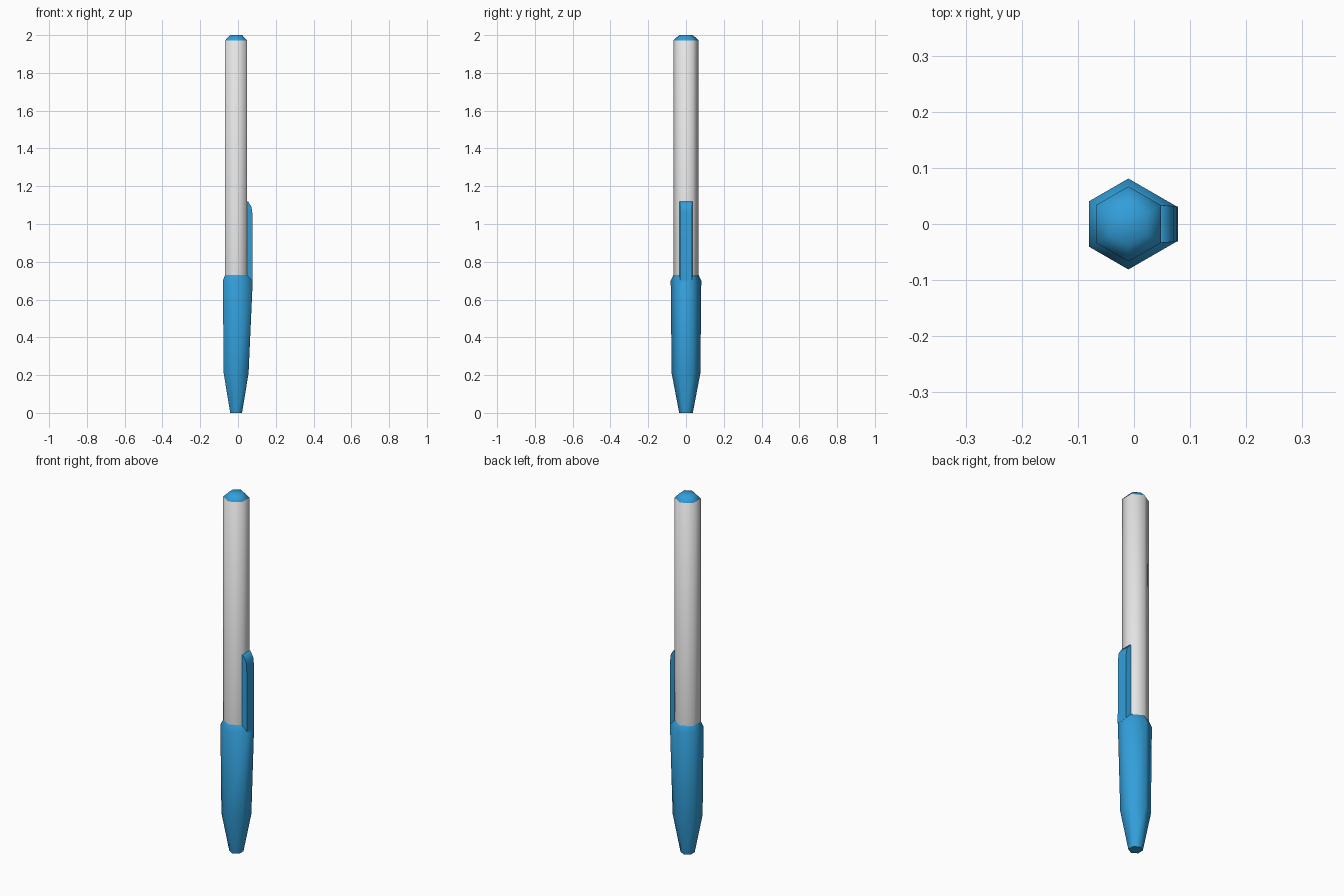
import bpy, bmesh, math

if "Cube" in bpy.data.objects:
    bpy.data.objects.remove(bpy.data.objects["Cube"])

CX = -0.01                      # pen axis sits left of the clip
T30 = math.tan(math.radians(30))


def material(name, rgb):
    m = bpy.data.materials.new(name)
    m.diffuse_color = (*rgb, 1)
    m.use_nodes = True
    m.node_tree.nodes["Principled BSDF"].inputs["Base Color"].default_value = m.diffuse_color
    return m


blue = material("blue plastic", (0.032, 0.345, 0.70))
grey = material("light grey plastic", (0.78, 0.78, 0.78))


def hexagon(radius, z, right=None):
    """Hexagon with corners on y; the +x flat may be pushed out to 'right'."""
    a = radius * math.cos(math.radians(30))
    r = a if right is None else right - CX
    hw = radius - r * T30
    return [(CX + r, -hw, z), (CX + r, hw, z), (CX, radius, z),
            (CX - a, radius / 2, z), (CX - a, -radius / 2, z), (CX, -radius, z)]


def loft(name, rings, mats, close_bottom=True, close_top=True):
    bm = bmesh.new()
    loops = [[bm.verts.new(p) for p in ring] for ring in rings]
    n = len(rings[0])
    for lo, hi in zip(loops, loops[1:]):
        for i in range(n):
            j = (i + 1) % n
            bm.faces.new((lo[i], lo[j], hi[j], hi[i]))
    if close_bottom:
        bm.faces.new(loops[0][::-1])
    if close_top:
        bm.faces.new(loops[-1])
    bmesh.ops.recalc_face_normals(bm, faces=bm.faces[:])
    me = bpy.data.meshes.new(name)
    bm.to_mesh(me)
    bm.free()
    ob = bpy.data.objects.new(name, me)
    bpy.context.collection.objects.link(ob)
    for m in mats:
        me.materials.append(m)
    bpy.ops.object.select_all(action='DESELECT')
    ob.select_set(True)
    bpy.context.view_layer.objects.active = ob
    bpy.ops.object.shade_smooth_by_angle(angle=math.radians(65))
    return ob


# Barrel with a blue end plug
barrel = loft("barrel", [hexagon(0.067, 0.70), hexagon(0.067, 1.972),
                         hexagon(0.037, 2.0)], [grey, blue], close_bottom=False)
for f in barrel.data.polygons:
    f.material_index = 1 if f.center.z > 1.972 else 0

# Cap: tapered nose, long sleeve flaring towards the clip, chamfered rim
loft("cap", [hexagon(0.036, 0.0), hexagon(0.076, 0.21, 0.056),
             hexagon(0.081, 0.70, 0.078), hexagon(0.067, 0.73)],
     [blue], close_top=False)


# Clip lying along the +x flat, with a slanted rounded end
def clip_ring(x_out, z, w_out):
    return [(0.047, -0.034, z), (x_out, -w_out, z),
            (x_out, w_out, z), (0.047, 0.034, z)]


loft("clip", [clip_ring(0.078, 0.695, 0.031), clip_ring(0.0755, 1.06, 0.031),
              clip_ring(0.071, 1.092, 0.032), clip_ring(0.053, 1.12, 0.033)],
     [blue])
